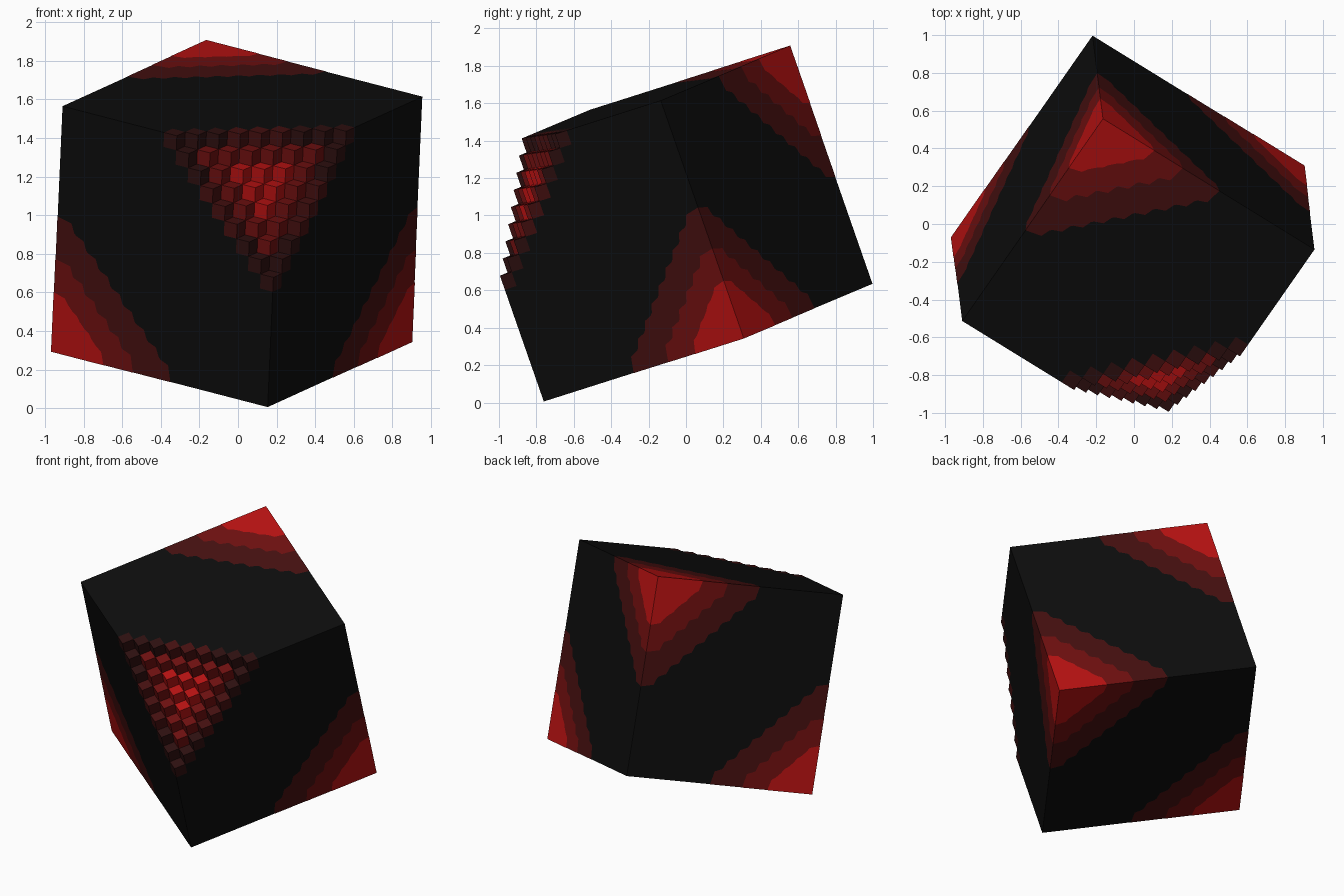
import bpy
import bmesh
from itertools import product
from mathutils import Vector, Matrix

cube = bpy.data.objects.get("Cube")
if cube:
    bpy.data.objects.remove(cube, do_unlink=True)

N = 17            # cells along each side
CUT = 8           # cells removed along each edge of the notched corner
CELL = 1.346 / N

# Tilted frame: origin at the notched corner, axes along its three edges
ax_x = Vector((-1.12, 0.69, 0.29)).normalized()
ax_z = ax_x.cross(Vector((0.75, 1.07, 0.34))).normalized()
ax_y = ax_z.cross(ax_x)
TILT = Matrix((ax_x, ax_y, ax_z)).transposed() * CELL
CENTRE = Vector((-0.005, -0.103, 0.955))


def place(p):
    return CENTRE + TILT @ (Vector(p) - Vector((N, N, N)) / 2)


def material(name, rgb):
    m = bpy.data.materials.new(name)
    m.use_nodes = True
    m.diffuse_color = (*rgb, 1)
    m.node_tree.nodes["Principled BSDF"].inputs["Base Color"].default_value = (*rgb, 1)
    return m


BLACK = material("black", (0.004, 0.004, 0.004))
DEEP = material("deep maroon", (0.028, 0.005, 0.005))
DARK = material("dark red", (0.06, 0.005, 0.005))
MID = material("medium red", (0.16, 0.005, 0.005))
BRIGHT = material("bright red", (0.48, 0.006, 0.006))


def make_object(name, bm, mats):
    mesh = bpy.data.meshes.new(name)
    bm.to_mesh(mesh)
    bm.free()
    for m in mats:
        mesh.materials.append(m)
    obj = bpy.data.objects.new(name, mesh)
    bpy.context.collection.objects.link(obj)
    return obj


def solid(c):
    return all(0 <= v < N for v in c) and sum(c) >= CUT


def cell_colour(c):
    # Nested triangles of colour on the stepped layer, black elsewhere
    if sum(c) != CUT:
        return 0
    ring = min(c)
    if ring == 0:
        return 1 if max(c) > 5 else 2
    return 3 if ring == 1 else 4


# Block: outer skin of a grid of cells with one corner stepped away
bm = bmesh.new()
verts = {}


def vert(p):
    if p not in verts:
        verts[p] = bm.verts.new(place(p))
    return verts[p]


for c in product(range(N), repeat=3):
    if not solid(c):
        continue
    for axis, side in product(range(3), (0, 1)):
        neighbour = list(c)
        neighbour[axis] += 2 * side - 1
        if solid(neighbour):
            continue
        u, v = (axis + 1) % 3, (axis + 2) % 3
        ring = []
        for du, dv in ((0, 0), (1, 0), (1, 1), (0, 1)):
            p = list(c)
            p[axis] += side
            p[u] += du
            p[v] += dv
            ring.append(vert(tuple(p)))
        face = bm.faces.new(ring if side else ring[::-1])
        face.material_index = cell_colour(c)

# Merge the flat black areas into large faces
bm.normal_update()
plain = [f for f in bm.faces if f.material_index == 0]
edges = list({e for f in plain for e in f.edges})
bmesh.ops.dissolve_limit(bm, angle_limit=0.02, verts=[], edges=edges,
                         delimit={'MATERIAL'})
make_object("stepped_block", bm, [BLACK, DEEP, DARK, MID, BRIGHT])


def wavy_triangle(n, o, h):
    # Corner triangle whose long side is a softened staircase of n steps
    c = o - 0.24
    pts = [(-h, -h), (-h, n + o)]
    for i in range(n):
        if i:
            pts.append((i + 0.5, n - i + o))
        pts.append((i + 1 + c, n - i + c))
        if i < n - 1:
            pts.append((i + 1 + o, n - i - 0.5))
    pts.append((n + o, -h))
    return pts


# Corner patches: nested bands painted on the three faces around a corner
BANDS = [("dark", 9, 0.35, DARK), ("medium", 6, 0.4, MID), ("bright", 4, 0.1, BRIGHT)]
CORNERS = {"top": (N, N, 0), "left_low": (0, N, N), "right_low": (N, 0, N)}

for where, corner in CORNERS.items():
    for level, (shade, steps, soft, mat) in enumerate(BANDS, 1):
        h = 0.012 * level
        bm = bmesh.new()
        for axis in range(3):
            u, v = (axis + 1) % 3, (axis + 2) % 3
            sign = [-1 if k else 1 for k in corner]
            ring = []
            for a, b in wavy_triangle(steps, soft, h):
                p = list(corner)
                p[axis] -= sign[axis] * h
                p[u] += sign[u] * a
                p[v] += sign[v] * b
                ring.append(bm.verts.new(place(p)))
            face = bm.faces.new(ring)
            face.normal_update()
            if face.normal.dot(face.calc_center_median() - CENTRE) < 0:
                face.normal_flip()
        make_object(f"{where}_corner_{shade}_band", bm, [mat])
